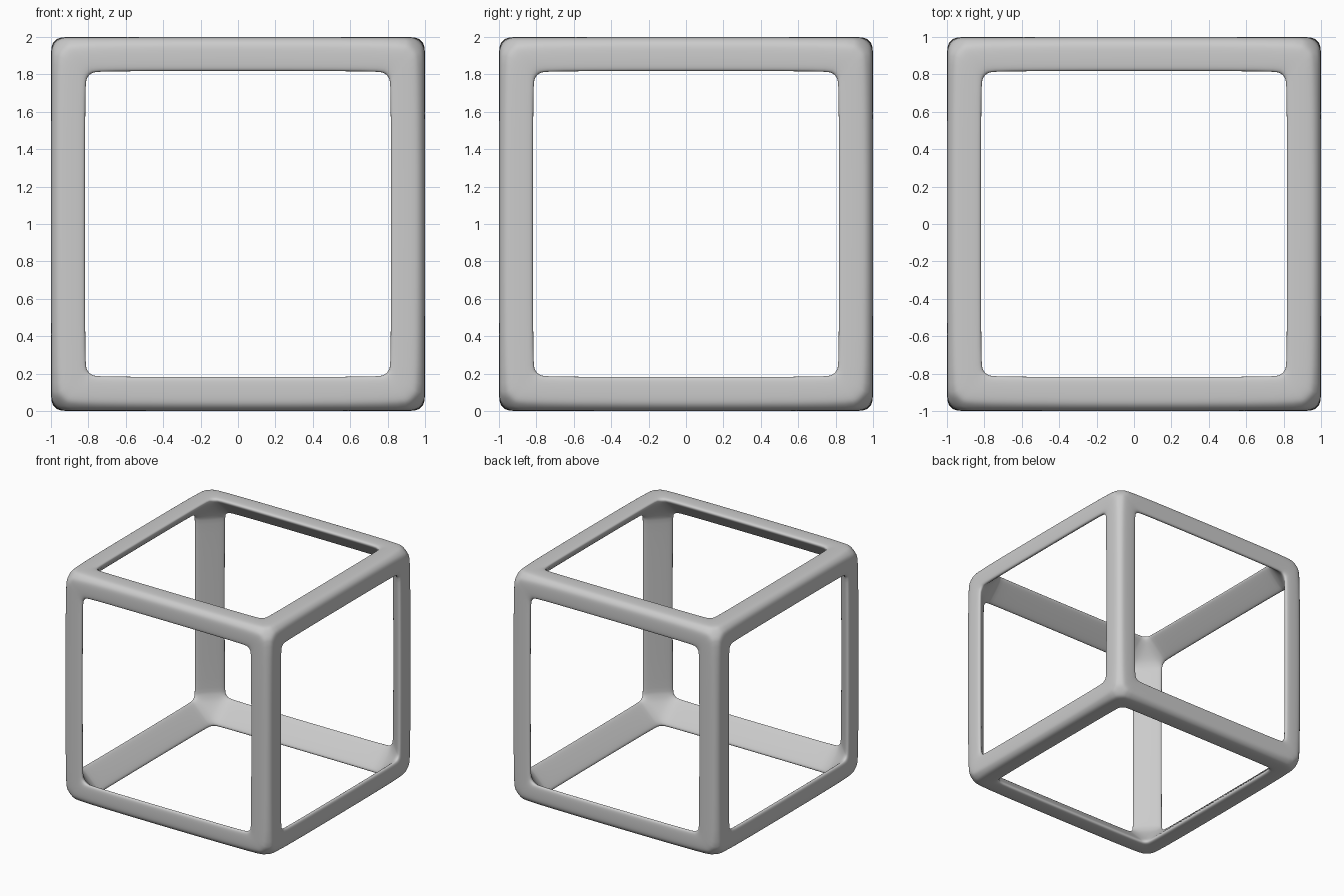
import bpy, bmesh
from itertools import product
from mathutils import Vector

if "Cube" in bpy.data.objects:
    bpy.data.objects.remove(bpy.data.objects["Cube"])

INSET = 0.215   # bar width before its thin edges are rounded
ROUND = 0.06    # edge rounding

bm = bmesh.new()
signs = list(product((-1, 1), repeat=3))


def pt(s, axis=None):
    # outer corner (axis None) or hole corner on the side facing that axis
    k = 1 - INSET
    return Vector([v if axis is None or i == axis else v * k for i, v in enumerate(s)])


outer = {s: bm.verts.new(pt(s)) for s in signs}
hole = {(s, a): bm.verts.new(pt(s, a)) for s in signs for a in range(3)}

# twelve bars: two outer strips and one slanted inner strip each
for axis in range(3):
    b, c = [i for i in range(3) if i != axis]
    for s in signs:
        if s[axis] > 0:
            continue
        e = tuple(1 if i == axis else v for i, v in enumerate(s))
        for side in (b, c):
            bm.faces.new((outer[s], outer[e], hole[e, side], hole[s, side]))
        bm.faces.new((hole[s, b], hole[e, b], hole[e, c], hole[s, c]))

# inner corner triangles
for s in signs:
    bm.faces.new([hole[s, a] for a in range(3)])

bmesh.ops.recalc_face_normals(bm, faces=bm.faces)
bmesh.ops.translate(bm, verts=bm.verts, vec=(0, 0, 1))
mesh = bpy.data.meshes.new("cube_frame")
bm.to_mesh(mesh)
bm.free()
frame = bpy.data.objects.new("cube_frame", mesh)
bpy.context.collection.objects.link(frame)

# round every edge, including the corner mitres, then smooth
bevel = frame.modifiers.new("rounding", 'BEVEL')
bevel.width = ROUND
bevel.segments = 3
bevel.limit_method = 'NONE'
bevel.use_clamp_overlap = False
sub = frame.modifiers.new("smoothing", 'SUBSURF')
sub.levels = sub.render_levels = 2
for p in mesh.polygons:
    p.use_smooth = True
